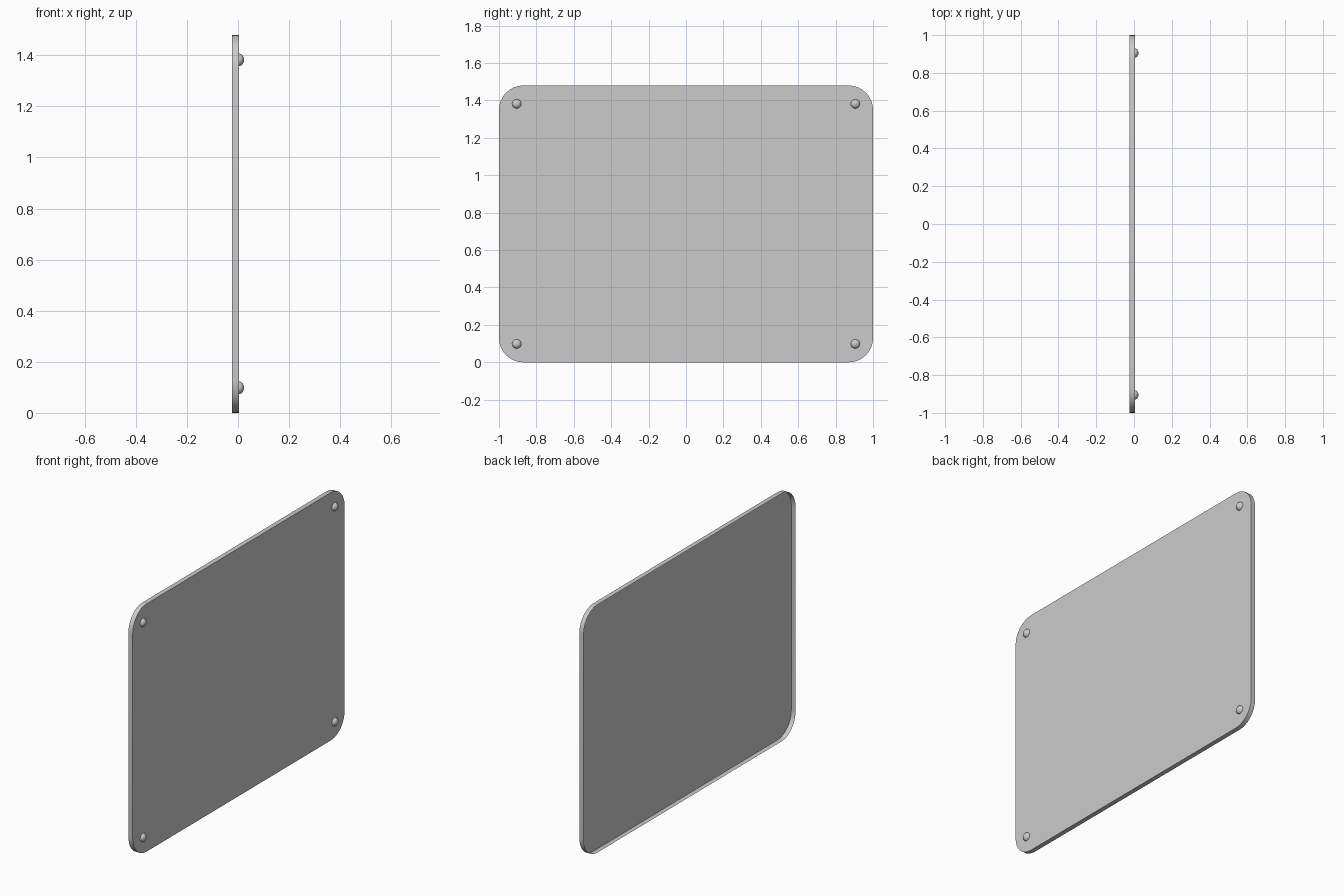
import bpy, math
import bmesh

if "Cube" in bpy.data.objects:
    bpy.data.objects.remove(bpy.data.objects["Cube"])

H = 1.48          # panel height
R = 0.13          # corner radius
BACK, FRONT = -0.0235, 0.0045
SEG = 8


def add_object(name, bm):
    mesh = bpy.data.meshes.new(name)
    bm.to_mesh(mesh)
    bm.free()
    obj = bpy.data.objects.new(name, mesh)
    bpy.context.collection.objects.link(obj)
    bpy.ops.object.select_all(action='DESELECT')
    obj.select_set(True)
    bpy.context.view_layer.objects.active = obj
    bpy.ops.object.shade_smooth_by_angle(angle=math.radians(35))
    return obj


# Panel with rounded corners: front face and rim, open at the back
bm = bmesh.new()
outline = []
corners = [(1 - R, H - R), (-1 + R, H - R), (-1 + R, R), (1 - R, R)]
for i, (cy, cz) in enumerate(corners):
    for s in range(SEG + 1):
        a = math.pi / 2 * (i + s / SEG)
        outline.append(bm.verts.new((FRONT, cy + R * math.cos(a), cz + R * math.sin(a))))
face = bm.faces.new(outline)
ext = bmesh.ops.extrude_edge_only(bm, edges=face.edges[:])
for v in ext['geom']:
    if isinstance(v, bmesh.types.BMVert):
        v.co.x = BACK
bmesh.ops.recalc_face_normals(bm, faces=bm.faces)
face.normal_update()
if face.normal.x < 0:
    bmesh.ops.reverse_faces(bm, faces=bm.faces)
add_object("panel", bm)

# Flattened dome studs near each corner, seated on the front face
for name, y, z in [("stud_bottom_left", -0.905, 0.0985), ("stud_bottom_right", 0.905, 0.0985),
                   ("stud_top_left", -0.905, 1.382), ("stud_top_right", 0.905, 1.382)]:
    bm = bmesh.new()
    bmesh.ops.create_uvsphere(bm, u_segments=24, v_segments=12, radius=0.0245)
    bmesh.ops.delete(bm, geom=[v for v in bm.verts if v.co.z < -0.001], context='VERTS')
    for v in bm.verts:                      # turn the dome to face +x
        v.co = (v.co.z * 0.775, v.co.x, v.co.y)
    add_object(name, bm).location = (FRONT, y, z)
